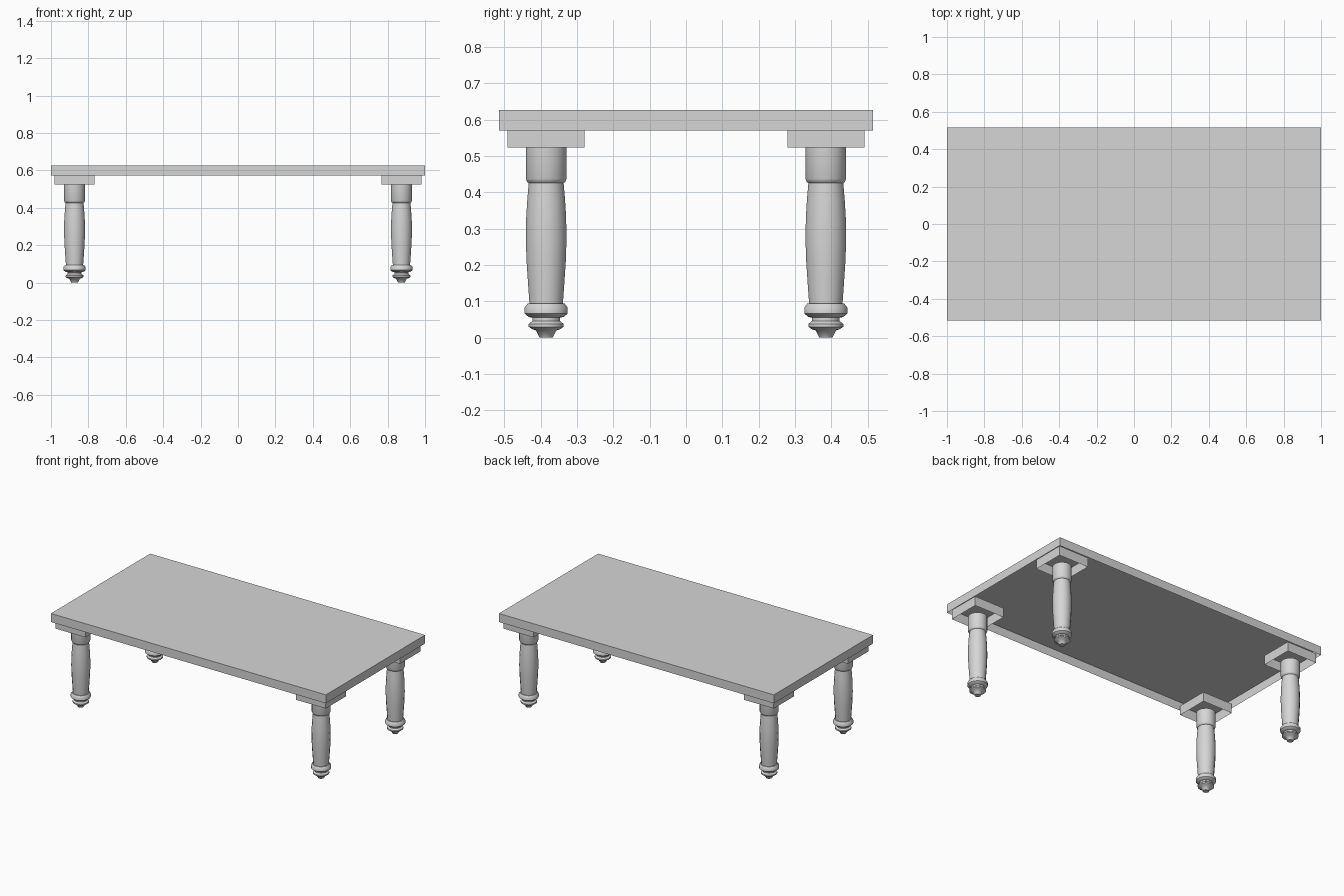
import bpy, bmesh, math

cube = bpy.data.objects.get("Cube")
if cube:
    bpy.data.objects.remove(cube, do_unlink=True)

grey = bpy.data.materials.new("light_grey")
grey.use_nodes = True
colour = (0.67, 0.67, 0.67, 1)
grey.diffuse_color = colour
grey.node_tree.nodes["Principled BSDF"].inputs["Base Color"].default_value = colour


def add_object(name, bm, location):
    mesh = bpy.data.meshes.new(name)
    bm.to_mesh(mesh)
    bm.free()
    mesh.materials.append(grey)
    obj = bpy.data.objects.new(name, mesh)
    obj.location = location
    bpy.context.collection.objects.link(obj)
    return obj


def open_box(name, location, size):
    """Box shell whose underside is open."""
    bm = bmesh.new()
    bmesh.ops.create_cube(bm, size=1)
    bmesh.ops.scale(bm, vec=size, verts=bm.verts)
    bm.normal_update()
    underside = [f for f in bm.faces if f.normal.z < -0.5]
    bmesh.ops.delete(bm, geom=underside, context="FACES_ONLY")
    return add_object(name, bm, location)


def turned(name, location, profile, sides=16):
    """Closed lathe shape from (radius, height) points, flats facing the axes."""
    bm = bmesh.new()
    angles = [math.tau * (i + 0.5) / sides for i in range(sides)]
    rings = []
    for radius, z in profile:
        r = radius / math.cos(math.pi / sides)
        rings.append([bm.verts.new((r * math.cos(a), r * math.sin(a), z)) for a in angles])
    for low, high in zip(rings, rings[1:]):
        for i in range(sides):
            j = (i + 1) % sides
            bm.faces.new((low[i], low[j], high[j], high[i]))
    bm.faces.new(rings[0])
    bm.faces.new(rings[-1])
    bmesh.ops.recalc_face_normals(bm, faces=bm.faces)
    obj = add_object(name, bm, location)
    bpy.ops.object.select_all(action="DESELECT")
    obj.select_set(True)
    bpy.context.view_layer.objects.active = obj
    bpy.ops.object.shade_smooth_by_angle(angle=math.radians(50))
    return obj


# Leg outline: foot, two rings, swelling shaft, collar
leg_profile = [
    (0.018, 0), (0.028, 0.02), (0.038, 0.023), (0.048, 0.030), (0.048, 0.038),
    (0.038, 0.046), (0.038, 0.055), (0.048, 0.057), (0.059, 0.066), (0.059, 0.083),
    (0.051, 0.094), (0.046, 0.094), (0.050, 0.15), (0.054, 0.21), (0.056, 0.27),
    (0.055, 0.33), (0.052, 0.38), (0.048, 0.426), (0.052, 0.428), (0.056, 0.438),
    (0.056, 0.53),
]

# Top slab, hollow below
open_box("table_top", (0, 0, 0.599), (2, 1.03, 0.056))

# Four legs with square hollow mounting blocks
for end, sy in (("front", -1), ("back", 1)):
    for side, sx in (("right", -1), ("left", 1)):
        x, y = sx * 0.874, sy * 0.385
        open_box(f"{end}_{side}_block", (x, y, 0.554), (0.216, 0.212, 0.062))
        turned(f"{end}_{side}_leg", (x, y, 0), leg_profile)
